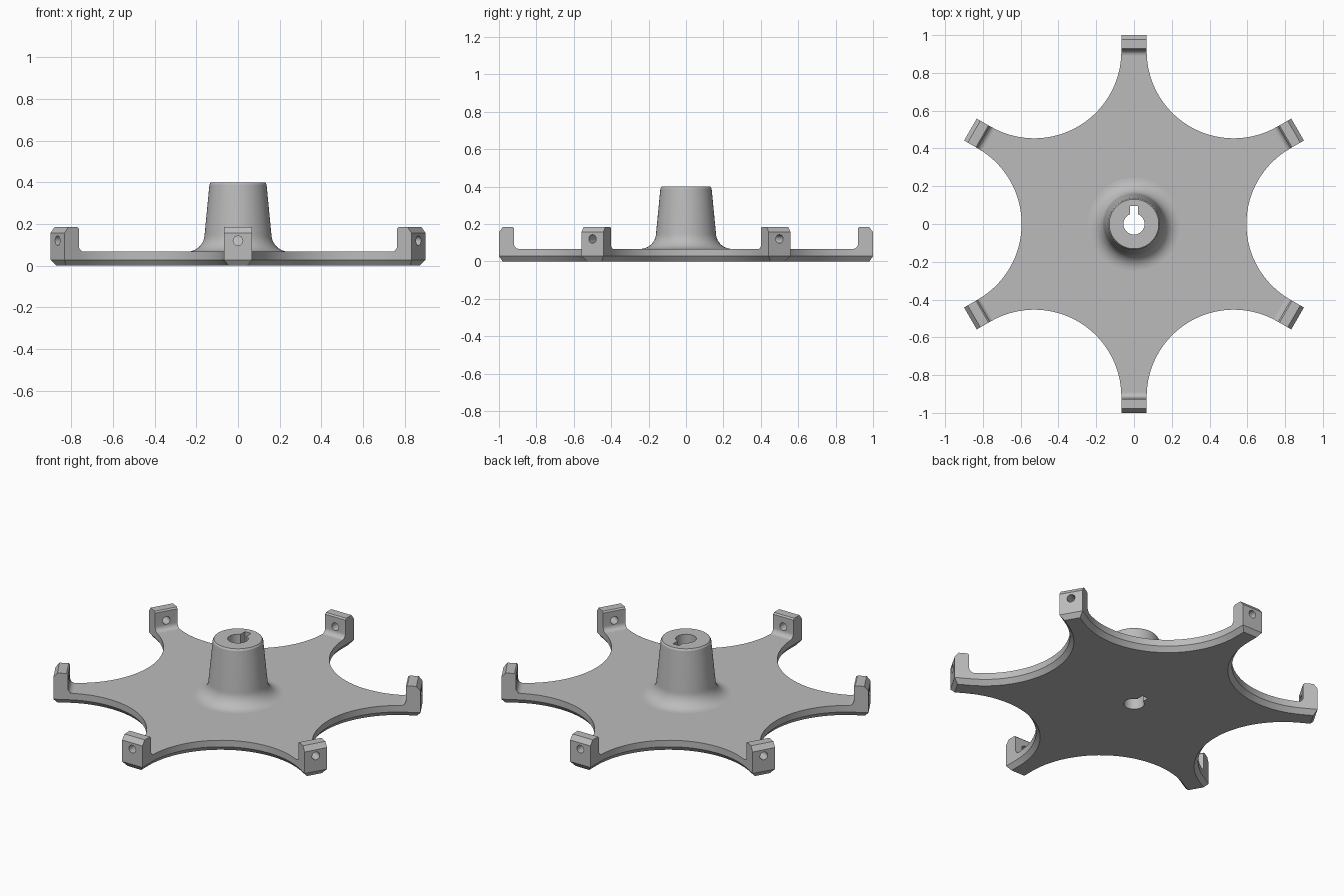
import bpy, bmesh, math
from math import sin, cos, pi, radians
from mathutils import Matrix, Vector

if "Cube" in bpy.data.objects:
    bpy.data.objects.remove(bpy.data.objects["Cube"], do_unlink=True)

grey = bpy.data.materials.new("plain grey")
grey.use_nodes = True
grey.diffuse_color = (0.5, 0.5, 0.5, 1)
grey.node_tree.nodes["Principled BSDF"].inputs["Base Color"].default_value = (0.5, 0.5, 0.5, 1)

ARMS = 6
HALF = 0.067       # half width of an arm
WAIST = 0.595      # radius at the middle of a scallop
THICK = 0.067
SCALLOP_CENTRE = 2 * (WAIST - HALF)
SCALLOP_R = SCALLOP_CENTRE - WAIST


def make_object(name, bm):
    bmesh.ops.recalc_face_normals(bm, faces=bm.faces)
    mesh = bpy.data.meshes.new(name)
    bm.to_mesh(mesh)
    bm.free()
    mesh.materials.append(grey)
    obj = bpy.data.objects.new(name, mesh)
    bpy.context.collection.objects.link(obj)
    return obj


def loft(name, rings):
    """Solid through stacked rings with equal point counts."""
    bm = bmesh.new()
    loops = [[bm.verts.new(p) for p in ring] for ring in rings]
    for a, b in zip(loops, loops[1:]):
        for i in range(len(a)):
            j = (i + 1) % len(a)
            bm.faces.new((a[i], a[j], b[j], b[i]))
    bm.faces.new(loops[0][::-1])
    bm.faces.new(loops[-1])
    return make_object(name, bm)


def cut(obj, cutter):
    mod = obj.modifiers.new("cut", 'BOOLEAN')
    mod.operation = 'DIFFERENCE'
    mod.solver = 'EXACT'
    mod.object = cutter
    bpy.context.view_layer.update()
    bpy.context.view_layer.objects.active = obj
    bpy.ops.object.modifier_apply(modifier=mod.name)


def smooth(obj):
    bpy.ops.object.select_all(action='DESELECT')
    obj.select_set(True)
    bpy.context.view_layer.objects.active = obj
    bpy.ops.object.shade_smooth_by_angle(angle=radians(25))


def star(inset, end, z, steps=32):
    """Six-armed outline with circular scallops, drawn inset."""
    pts = []
    for k in range(ARMS):
        turn = Matrix.Rotation(radians(60 * k), 3, 'Z')
        w = HALF - inset
        pts += [turn @ Vector((end, -w, z)), turn @ Vector((end, w, z))]
        centre = turn @ Vector((SCALLOP_CENTRE * cos(pi / 6), SCALLOP_CENTRE * sin(pi / 6), z))
        for i in range(steps + 1):
            a = radians(60 * k - 90 - 120 * i / steps)
            r = SCALLOP_R + inset
            pts.append(centre + Vector((r * cos(a), r * sin(a), 0)))
    spin = Matrix.Rotation(radians(30), 3, 'Z')
    return [spin @ p for p in pts]


def disc(r, z, n=64):
    return [Vector((r * cos(2 * pi * i / n), r * sin(2 * pi * i / n), z)) for i in range(n)]


# Scalloped plate with a chamfered underside
plate = loft("scalloped_plate", [star(0.022, 0.98, 0), star(0, 1, 0.028), star(0, 1, THICK)])

# Tapered hub with a flared foot
fillet = [(0.245 - 0.085 * sin(t * pi / 20), THICK + 0.085 * (1 - cos(t * pi / 20)))
          for t in range(11)]
profile = [(0.245, 0.06)] + fillet + [(0.137, 0.39), (0.131, 0.4)]
hub = loft("hub", [disc(r, z) for r, z in profile])

# Keyed bore through hub and plate
R, KEY = 0.056, 0.02
start = math.asin(KEY / R)
bore_pts = [(KEY, 0.095), (-KEY, 0.095)]
for i in range(41):
    a = pi / 2 + start + (2 * pi - 2 * start) * i / 40
    bore_pts.append((R * cos(a), R * sin(a)))
bore = loft("bore_cutter", [[Vector((x, y, z)) for x, y in bore_pts] for z in (-0.1, 0.5)])
for part in (plate, hub):
    cut(part, bore)
    smooth(part)
bpy.data.objects.remove(bore, do_unlink=True)

# Upright end tabs: filleted foot, rounded inner top, chamfered outer top
FR, IN = 0.028, 0.92
side = [(1, THICK), (1, 0.157), (0.978, 0.185), (IN + 0.008, 0.185), (IN, 0.177)]
side += [(IN - FR + FR * cos(i * pi / 12), THICK + FR - FR * sin(i * pi / 12)) for i in range(7)]
tab = loft("end_tab", [[Vector((r, y, z)) for r, z in side] for y in (-HALF, HALF)])
pin = loft("pin_cutter", [[Vector((x, p.x, 0.12 + p.y)) for p in disc(0.023, 0, 24)] for x in (0.8, 1.1)])
cut(tab, pin)
bpy.data.objects.remove(pin, do_unlink=True)
smooth(tab)
for k in range(ARMS):
    copy = tab if k == 0 else tab.copy()
    if k:
        bpy.context.collection.objects.link(copy)
    copy.name = f"end_tab_{k + 1}"
    copy.rotation_euler.z = radians(30 + 60 * k)
